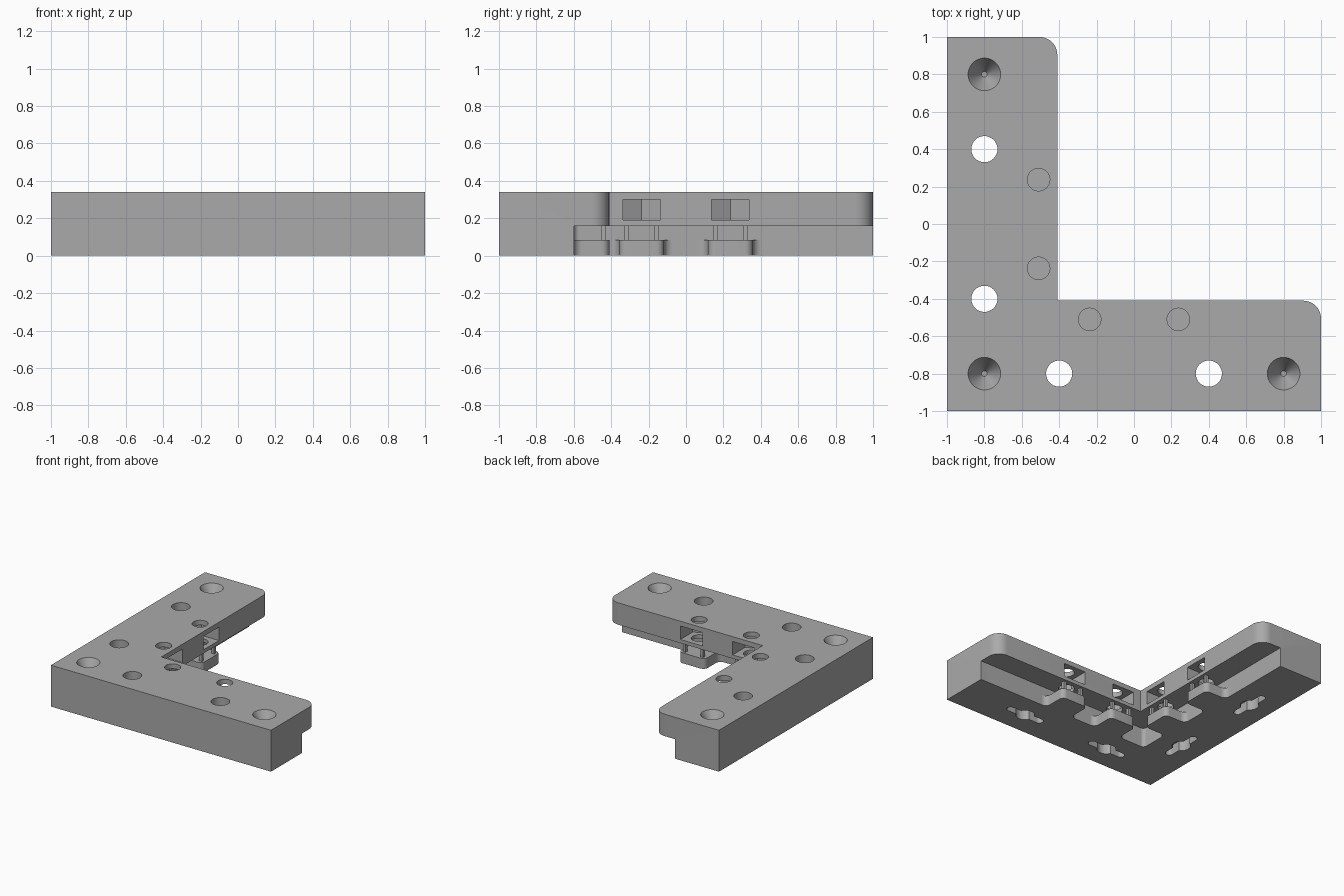
import bpy, bmesh, math
from mathutils import Vector

if "Cube" in bpy.data.objects:
    bpy.data.objects.remove(bpy.data.objects["Cube"])

grey = bpy.data.materials.new("plain_grey")
grey.use_nodes = True
grey.diffuse_color = (0.4, 0.4, 0.4, 1)
grey.node_tree.nodes["Principled BSDF"].inputs["Base Color"].default_value = (0.4, 0.4, 0.4, 1)

H, STEP, FOOT = 0.34, 0.16, 0.085    # total height, underside of ledge, foot top
INNER, WALL = -0.41, -0.6            # inner edges of the ledge and of the base
NUT = 0.237                          # nut pocket offset along each arm


def rounded(corners):
    """Outline from (x, y, radius) corners, each replaced by an arc."""
    out = []
    for i, (x, y, r) in enumerate(corners):
        p = Vector((x, y))
        if r == 0:
            out.append(p)
            continue
        a = (Vector(corners[i - 1][:2]) - p).normalized()
        b = (Vector(corners[(i + 1) % len(corners)][:2]) - p).normalized()
        half = a.angle(b) / 2
        centre = p + (a + b).normalized() * r / math.sin(half)
        start = p + a * r / math.tan(half) - centre
        end = p + b * r / math.tan(half) - centre
        sweep = start.angle_signed(end)
        for k in range(9):
            t = -sweep * k / 8
            c, s = math.cos(t), math.sin(t)
            out.append(centre + Vector((start.x * c - start.y * s, start.x * s + start.y * c)))
    return out


def circle(x, y, r, n=40, turn=0.0):
    return [Vector((x + r * math.cos(turn + math.tau * i / n),
                    y + r * math.sin(turn + math.tau * i / n))) for i in range(n)]


def box(x0, x1, y0, y1):
    return [Vector(p) for p in ((x0, y0), (x1, y0), (x1, y1), (x0, y1))]


def prism(name, outline, z0, z1, swap=False):
    """Extrude an outline; swap moves it from the x arm to the y arm."""
    bm = bmesh.new()
    verts = [bm.verts.new((p.y, p.x, z0) if swap else (p.x, p.y, z0)) for p in outline]
    face = bm.faces.new(verts)
    top = bmesh.ops.extrude_face_region(bm, geom=[face])["geom"]
    for v in top:
        if isinstance(v, bmesh.types.BMVert):
            v.co.z = z1
    return finish(name, bm)


def cone(name, x, y):
    bm = bmesh.new()
    depth, extra = 0.13, 0.01
    slope = (0.087 - 0.015) / depth
    bmesh.ops.create_cone(bm, cap_ends=True, segments=48, radius1=0.015,
                          radius2=0.087 + slope * extra, depth=depth + extra)
    bmesh.ops.translate(bm, verts=bm.verts, vec=(x, y, H + extra - (depth + extra) / 2))
    return finish(name, bm)


def finish(name, bm):
    bmesh.ops.recalc_face_normals(bm, faces=bm.faces)
    mesh = bpy.data.meshes.new(name)
    bm.to_mesh(mesh)
    bm.free()
    mesh.materials.append(grey)
    obj = bpy.data.objects.new(name, mesh)
    bpy.context.collection.objects.link(obj)
    return obj


def activate(obj):
    bpy.ops.object.select_all(action="DESELECT")
    obj.select_set(True)
    bpy.context.view_layer.objects.active = obj


def combine(target, tool, operation):
    activate(target)
    mod = target.modifiers.new("boolean", "BOOLEAN")
    mod.operation, mod.object, mod.solver = operation, tool, "EXACT"
    bpy.ops.object.modifier_apply(modifier=mod.name)
    bpy.data.objects.remove(tool)


def corner_outline(edge, tip, inside):
    return rounded([(-1, -1, 0), (1, -1, 0), (1, edge, tip), (edge, edge, inside),
                    (edge, 1, tip), (-1, 1, 0)])


# Angle bracket: narrow base with a wider ledge on top
bracket = prism("corner_bracket", corner_outline(INNER, 0.095, 0), STEP, H)
combine(bracket, prism("base", corner_outline(WALL, 0, 0.03), 0, STEP), "UNION")

for swap in (False, True):
    for side in (-1, 1):
        # Through holes with a slot across each one underneath
        x = 0.4 * side
        combine(bracket, prism("hole", circle(x, -0.8, 0.07), -0.1, 0.5, swap), "DIFFERENCE")
        slot = rounded([(x - 0.17, -0.83, 0.029), (x + 0.17, -0.83, 0.029),
                        (x + 0.17, -0.77, 0.029), (x - 0.17, -0.77, 0.029)])
        combine(bracket, prism("slot", slot, -0.1, 0.08, swap), "DIFFERENCE")

        # Screw holes crossing side pockets for hexagonal nuts
        x = NUT * side
        combine(bracket, prism("screw_hole", circle(x, -0.51, 0.06), 0.1, 0.5, swap), "DIFFERENCE")
        r = 0.2 / math.sqrt(3)
        pocket = [Vector((x - 0.1, -0.3)), Vector((x - 0.1, -0.51 - r / 2)),
                  Vector((x, -0.51 - r)), Vector((x + 0.1, -0.51 - r / 2)),
                  Vector((x + 0.1, -0.3))]
        combine(bracket, prism("nut_pocket", pocket, 0.19, 0.3, swap), "DIFFERENCE")

# Conical countersinks at the three corners
for x, y in ((-0.8, -0.8), (0.8, -0.8), (-0.8, 0.8)):
    combine(bracket, cone("countersink", x, y), "DIFFERENCE")

# Feet below the ledge, each with thin posts up to it
parts = [bracket]
for swap, arm in ((False, "side"), (True, "back")):
    for side, place in ((-1, "inner"), (1, "outer")):
        x = NUT * side
        foot = rounded([(x - 0.17, WALL - 0.01, 0), (x + 0.17, WALL - 0.01, 0),
                        (x + 0.17, WALL, 0), (x + 0.12, WALL, 0.045),
                        (x + 0.12, INNER, 0.04), (x - 0.12, INNER, 0.04),
                        (x - 0.12, WALL, 0.045), (x - 0.17, WALL, 0)])
        parts.append(prism(f"{arm}_arm_{place}_foot", foot, 0, FOOT, swap))
        for k in (-1, 1):
            c = x + 0.08 * k
            post = box(c - 0.012, c + 0.012, -0.455, -0.43)
            parts.append(prism(f"{arm}_arm_{place}_post", post, FOOT - 0.01, STEP + 0.005, swap))

for obj in parts:
    activate(obj)
    bpy.ops.object.shade_smooth_by_angle(angle=math.radians(30))
